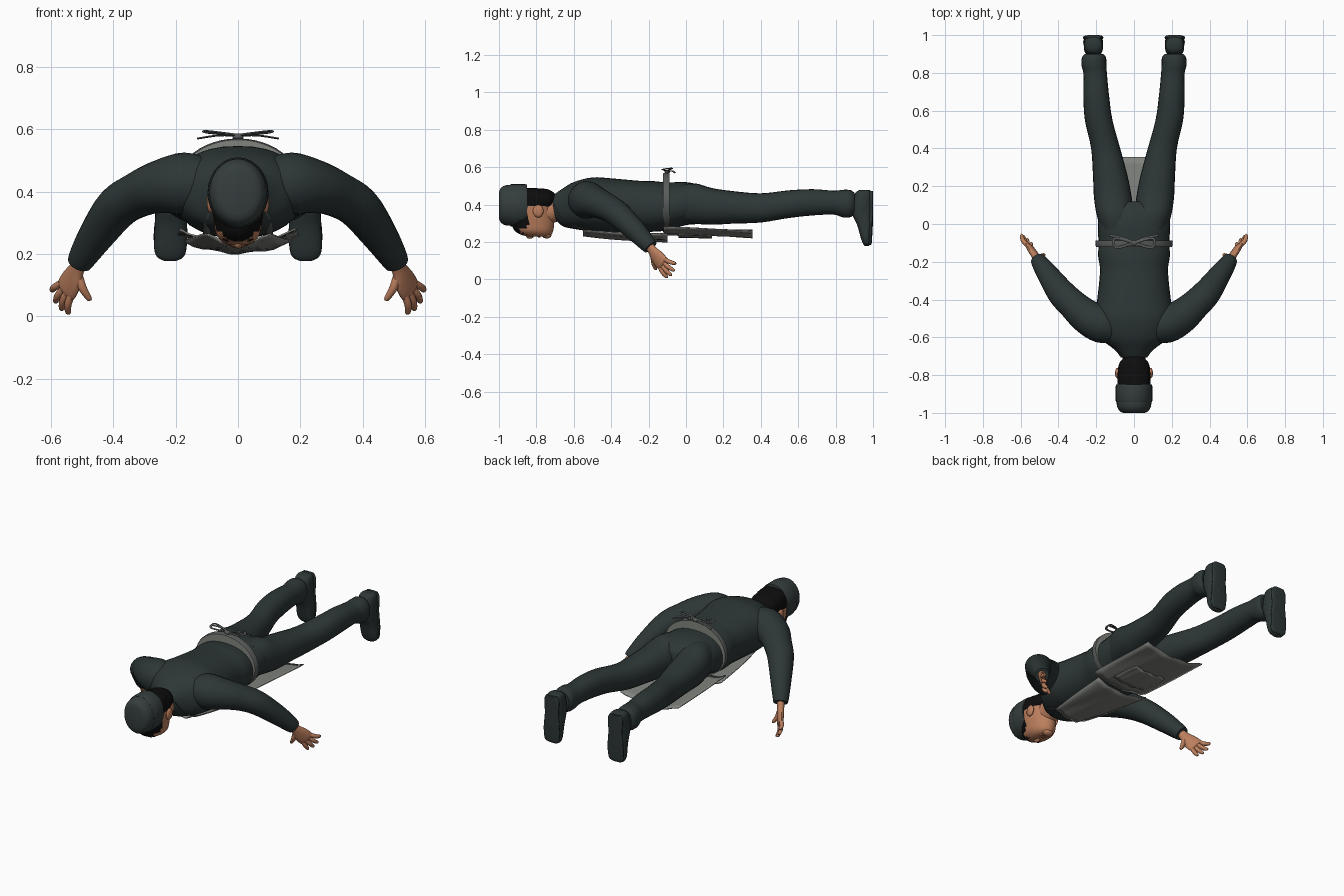
import bpy, bmesh, math
from mathutils import Vector

if "Cube" in bpy.data.objects:
    bpy.data.objects.remove(bpy.data.objects["Cube"])


def material(name, r, g, b):
    m = bpy.data.materials.new(name)
    m.use_nodes = True
    m.diffuse_color = (r, g, b, 1)
    m.node_tree.nodes["Principled BSDF"].inputs["Base Color"].default_value = (r, g, b, 1)
    return m


CLOTH = material("dark teal cloth", .026, .037, .037)
CAP = material("cap wool", .035, .047, .046)
SKIN = material("skin", .5, .21, .11)
HAIR = material("black hair", .004, .004, .004)
LIGHT = material("apron grey", .22, .23, .21)
GREY = material("strap grey", .1, .105, .105)
LIPS = material("lips", .3, .09, .06)
X, Y, Z = Vector((1, 0, 0)), Vector((0, 1, 0)), Vector((0, 0, 1))
SIDES = ((1, "left"), (-1, "right"))


def finish(name, bm, mats, rule=None):
    bmesh.ops.recalc_face_normals(bm, faces=bm.faces)
    mesh = bpy.data.meshes.new(name)
    if rule:
        for f in bm.faces:
            f.material_index = rule(f.calc_center_median(), f.normal)
    bm.to_mesh(mesh)
    bm.free()
    for m in mats:
        mesh.materials.append(m)
    ob = bpy.data.objects.new(name, mesh)
    bpy.context.collection.objects.link(ob)
    bpy.ops.object.select_all(action="DESELECT")
    ob.select_set(True)
    bpy.context.view_layer.objects.active = ob
    bpy.ops.object.shade_smooth_by_angle(angle=math.radians(42))
    return ob


def resample(rows, steps):
    """Smooth curve through rows of numbers."""
    out = []
    for i in range(len(rows) - 1):
        p = [rows[max(i - 1, 0)], rows[i], rows[i + 1], rows[min(i + 2, len(rows) - 1)]]
        for k in range(steps):
            t = k / steps
            out.append([b + t / 2 * (c - a + t * (2 * a - 5 * b + 4 * c - d + t * (3 * (b - c) + d - a)))
                        for a, b, c, d in zip(*p)])
    return out + [list(rows[-1])]


def loft(name, rows, mats, axis=None, up=Z, side=1, steps=4, n=24, rule=None, square=1):
    """Elliptical sections (x, y, z, half width, half height) along a path."""
    rows = resample(rows, steps)
    bm = bmesh.new()
    rings = []
    for i, (x, y, z, a, b) in enumerate(rows):
        before, after = rows[max(i - 1, 0)], rows[min(i + 1, len(rows) - 1)]
        t = axis or (Vector(after[:3]) - Vector(before[:3])).normalized()
        u = t.cross(up).normalized()
        v = u.cross(t)
        ring = []
        for k in range(n):
            c, s = math.cos(math.tau * k / n), math.sin(math.tau * k / n)
            p = Vector((x, y, z)) + u * a * math.copysign(abs(c) ** square, c) \
                + v * b * math.copysign(abs(s) ** square, s)
            ring.append(bm.verts.new((p.x * side, p.y, p.z)))
        rings.append(ring)
    for r, q in zip(rings, rings[1:]):
        for k in range(n):
            bm.faces.new((r[k], r[(k + 1) % n], q[(k + 1) % n], q[k]))
    bm.faces.new(rings[0])
    bm.faces.new(rings[-1])
    return finish(name, bm, mats, rule)


def blob(name, centre, size, mat):
    bm = bmesh.new()
    bmesh.ops.create_uvsphere(bm, u_segments=16, v_segments=10, radius=1)
    for v in bm.verts:
        v.co = Vector(c + s * p for c, s, p in zip(centre, size, v.co))
    return finish(name, bm, [mat])


def sheet(name, rows, rise, mat, thick=.006, n=12):
    """Cloth panel from (y, half width, z) rows, its sides curving upward."""
    bm = bmesh.new()
    grid = []
    for y, w, z in resample(rows, 3):
        grid.append([bm.verts.new((w * t, y, z + rise * t * t + .004 * math.sin(9 * t + 8 * y)))
                     for t in (2 * k / n - 1 for k in range(n + 1))])
    for r, q in zip(grid, grid[1:]):
        for k in range(n):
            bm.faces.new((r[k], r[k + 1], q[k + 1], q[k]))
    ob = finish(name, bm, [mat])
    ob.modifiers.new("thickness", "SOLIDIFY").thickness = thick


# Torso and collar
loft("torso", [(0, y, z, a, b) for y, z, a, b in (
    (-.71, .39, .06, .06), (-.66, .385, .11, .1), (-.6, .395, .18, .125),
    (-.5, .4, .21, .145), (-.4, .395, .195, .145), (-.25, .39, .18, .137),
    (-.17, .39, .19, .135), (-.1, .39, .187, .128), (0, .405, .19, .115),
    (.08, .4, .17, .1), (.12, .4, .1, .06))], [CLOTH], axis=Y, n=32, square=.88)
loft("neck", [(0, -.64, .39, .06, .06), (0, -.71, .375, .062, .07), (0, -.79, .35, .06, .07)], [SKIN])

# Limbs
for s, label in SIDES:
    loft(label + "_leg", [
        (.095, -.03, .405, .08, .1), (.1, .05, .405, .098, .108), (.112, .14, .39, .1, .098),
        (.125, .25, .385, .092, .087), (.15, .4, .382, .077, .078), (.187, .55, .402, .073, .074),
        (.2, .68, .412, .068, .07), (.205, .79, .41, .062, .064), (.212, .84, .405, .066, .074),
        (.212, .88, .405, .064, .072), (.212, .9, .405, .05, .058)],
        [CLOTH], axis=Y, side=s, square=.92)
    loft(label + "_shoe", [
        (.215, .955, .478, .03, .025), (.215, .95, .462, .046, .045), (.215, .943, .4, .051, .055),
        (.215, .943, .35, .05, .055), (.215, .957, .29, .052, .042), (.217, .963, .22, .052, .028),
        (.217, .967, .19, .042, .02), (.217, .967, .178, .02, .01)],
        [CLOTH], axis=Z, up=Y, side=s, square=.8)
    loft(label + "_shoe_sole", [
        (.215, .99, .472, .035, .01), (.215, .99, .44, .049, .01), (.215, .99, .36, .045, .01),
        (.216, .987, .27, .054, .01), (.217, .984, .2, .048, .01), (.217, .98, .184, .025, .008)],
        [CLOTH], axis=Z, up=Y, side=s, square=.6)
    loft(label + "_arm", [
        (.08, -.55, .42, .08, .08), (.17, -.53, .425, .1, .1), (.25, -.49, .415, .092, .085),
        (.32, -.43, .39, .08, .073), (.385, -.365, .35, .074, .068), (.45, -.275, .265, .059, .058),
        (.495, -.21, .195, .046, .046), (.507, -.19, .172, .04, .04)], [CLOTH], side=s)
    # Hand with spread fingers
    normal = Vector((-.0118, .0093, .0025)).normalized()
    loft(label + "_palm", [
        (.5, -.2, .185, .026, .022), (.515, -.18, .155, .028, .02), (.532, -.153, .118, .042, .019),
        (.55, -.125, .085, .044, .016), (.554, -.118, .077, .03, .008)], [SKIN], up=normal, side=s, n=16)
    fingers = {"index_finger": ((.535, -.14, .068), (.545, -.1, .008)),
               "middle_finger": ((.545, -.13, .08), (.567, -.078, .02)),
               "ring_finger": ((.555, -.12, .092), (.587, -.063, .045)),
               "little_finger": ((.566, -.112, .106), (.598, -.055, .083)),
               "thumb": ((.512, -.175, .135), (.474, -.162, .05))}
    for part, (a, b) in fingers.items():
        a, b = Vector(a), Vector(b)
        mid = a.lerp(b, .5) - normal * .007
        r = .014 if part == "thumb" else .012
        loft(f"{label}_{part}", [(*a, r, r), (*mid, r, r), (*a.lerp(b, .92), .009, .009),
                                 (*b, .003, .003)], [SKIN], up=normal, side=s, n=10)

# Head: hair covers the back and the brow line
loft("head", [(0, y, z, a, b) for y, z, a, b in (
    (-.79, .228, .025, .045), (-.8, .237, .048, .078), (-.813, .26, .068, .103),
    (-.82, .3, .077, .115), (-.83, .36, .085, .125), (-.825, .42, .087, .118),
    (-.83, .465, .075, .105), (-.85, .487, .04, .06))], [SKIN, HAIR], axis=Z, up=Y, n=40, steps=6,
    rule=lambda c, d: int(c.z > .395 or c.y < -.885 or (c.y < -.845 and c.z > .27)))
loft("back_hair", [(0, -.7, .43, .03, .025), (0, -.715, .425, .06, .045),
                   (0, -.76, .425, .084, .06), (0, -.9, .43, .088, .06)], [HAIR], axis=Y)
blob("nose", (0, -.835, .233), (.014, .022, .016), SKIN)
blob("chin", (0, -.745, .238), (.032, .026, .02), SKIN)
blob("mouth", (0, -.785, .228), (.024, .008, .005), LIPS)
for s, label in SIDES:
    blob(label + "_ear", (s * .088, -.79, .365), (.012, .028, .034), SKIN)
    blob(label + "_eye", (s * .029, -.852, .242), (.014, .006, .006), HAIR)
    blob(label + "_eyebrow", (s * .03, -.872, .247), (.019, .005, .007), HAIR)

# Knitted cap with a turned-up band
loft("cap", [(0, y, .396, a, b) for y, a, b in (
    (-1, .055, .07), (-.99, .076, .092), (-.96, .091, .108), (-.9, .092, .108), (-.86, .09, .106))],
    [CAP], axis=Y, n=28)
loft("cap_band", [(0, y, .396, a, b) for y, a, b in (
    (-.94, .09, .107), (-.935, .097, .113), (-.86, .097, .113), (-.85, .091, .107))],
    [CAP], axis=Y, n=28, steps=2)

# Apron
sheet("apron_bib", [(-.55, .105, .236), (-.4, .135, .222), (-.25, .155, .212), (-.1, .17, .207)], .035, LIGHT)
sheet("apron_skirt", [(-.12, .185, .243), (.05, .19, .24), (.2, .192, .235), (.355, .195, .228)], .037, LIGHT)
sheet("apron_pocket", [(-.04, .11, .232), (.06, .11, .229), (.14, .105, .226)], .011, LIGHT)
loft("apron_belt", [(0, -.122, .41, .2, .156), (0, -.112, .41, .204, .16), (0, -.088, .41, .204, .16)],
     [GREY, LIGHT], axis=Y, n=48, steps=2, rule=lambda c, d: int(abs(d.y) > .9))
for s, label in SIDES:
    loft(label + "_neck_strap", [(.1, -.54, .265, .012, .004), (.1, -.6, .288, .012, .004),
                                 (.085, -.66, .33, .012, .004), (.06, -.7, .4, .012, .004)],
         [GREY], side=s, n=8)
    loft(label + "_bow_loop", [(0, -.1, .58, .007, .003), (.095, -.125, .588, .007, .003),
                               (.1, -.075, .594, .007, .003), (0, -.1, .582, .007, .003)],
         [GREY], side=s, n=8)
    loft(label + "_bow_tail", [(0, -.1, .578, .007, .003), (.06, -.075, .58, .007, .003),
                               (.13, -.06, .57, .006, .003)], [GREY], side=s, n=8)
blob("bow_knot", (0, -.1, .576), (.018, .015, .01), GREY)
